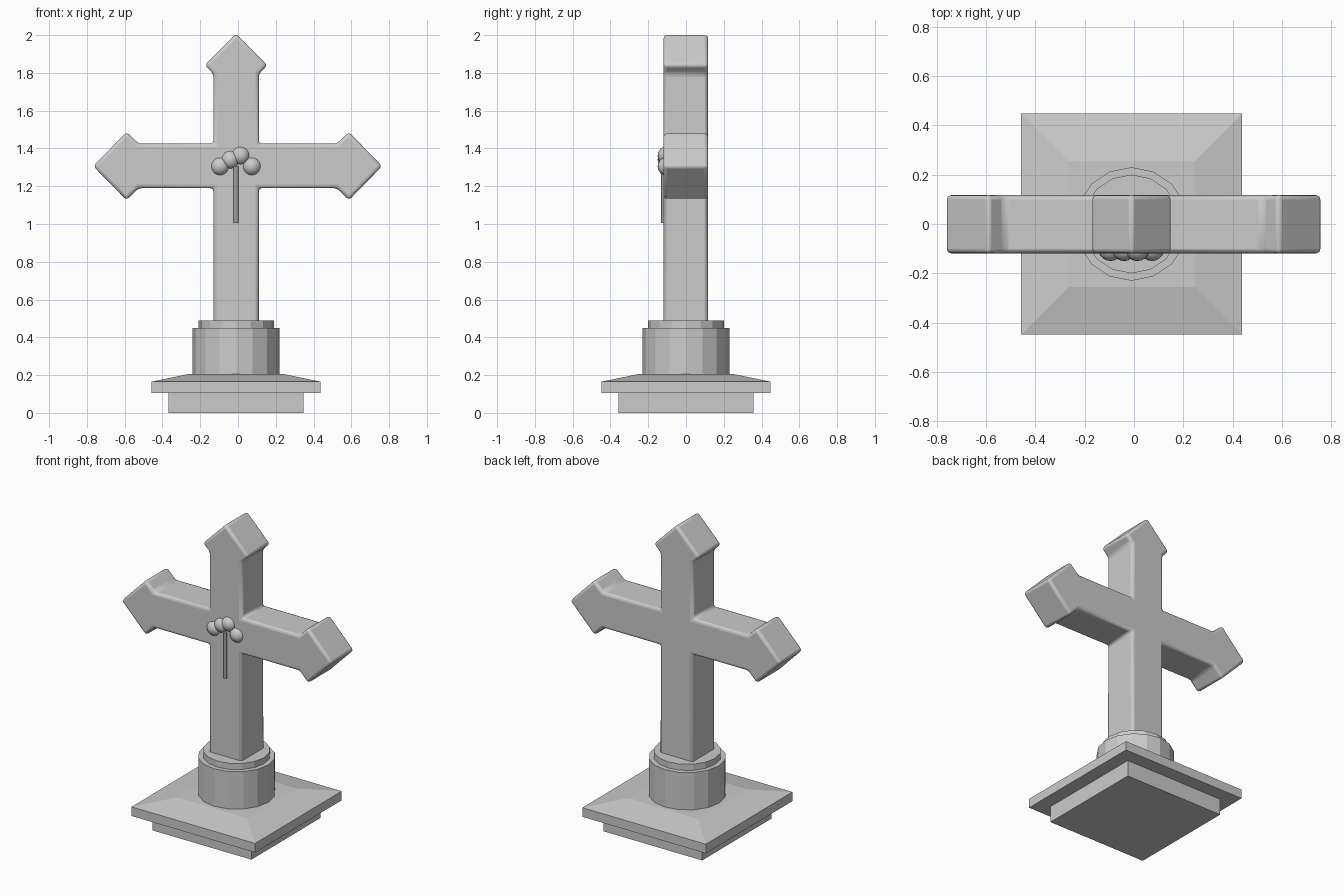
import bpy, bmesh
from math import pi

if "Cube" in bpy.data.objects:
    bpy.data.objects.remove(bpy.data.objects["Cube"])

CX = -0.01  # post, base and collar axis


def make_object(name, bm):
    bmesh.ops.recalc_face_normals(bm, faces=bm.faces)
    mesh = bpy.data.meshes.new(name)
    bm.to_mesh(mesh)
    bm.free()
    ob = bpy.data.objects.new(name, mesh)
    bpy.context.collection.objects.link(ob)
    return ob


def lathe(name, profile, sides, turn=0.0):
    """Stack rings of (radius, z) and close both ends."""
    bpy.ops.mesh.primitive_circle_add(vertices=sides, radius=1, location=(0, 0, 0))
    ring = [v.co.copy() for v in bpy.context.object.data.vertices]
    bpy.data.objects.remove(bpy.context.object)
    bm = bmesh.new()
    rings = [[bm.verts.new((p.x * r, p.y * r, z)) for p in ring] for r, z in profile]
    for a, b in zip(rings, rings[1:]):
        for i in range(sides):
            j = (i + 1) % sides
            bm.faces.new((a[i], a[j], b[j], b[i]))
    bm.faces.new(rings[0])
    bm.faces.new(rings[-1])
    ob = make_object(name, bm)
    ob.location.x = CX
    ob.rotation_euler.z = turn
    return ob


def smooth(ob, angle):
    bpy.ops.object.select_all(action='DESELECT')
    ob.select_set(True)
    bpy.context.view_layer.objects.active = ob
    bpy.ops.object.shade_smooth_by_angle(angle=angle)


# stepped square base: plinth, overhanging slab and sloped top
D = 2 ** 0.5
lathe("base", [(0.358 * D, 0), (0.358 * D, 0.105), (0.448 * D, 0.105),
               (0.448 * D, 0.165), (0.255 * D, 0.205)], 4, pi / 4)

# round collar with a smaller upper step
lathe("collar", [(0.23, 0.19), (0.23, 0.45), (0.2, 0.45), (0.2, 0.49)], 16)

# cross outline with arrow-shaped ends, right half then left half
right = [(0.11, 0.47), (0.11, 1.19), (0.523, 1.19), (0.587, 1.126), (0.763, 1.306),
         (0.587, 1.487), (0.523, 1.425), (0.11, 1.425), (0.11, 1.795), (0.156, 1.841)]
left = [(2 * CX - x, z) for x, z in reversed(right)]
left = [(x + (0.017 if x < -0.5 else 0), z) for x, z in left]
outline = right + [(CX, 2.008)] + left
bm = bmesh.new()
face = bm.faces.new([bm.verts.new((x, -0.119, z)) for x, z in outline])
ext = bmesh.ops.extrude_face_region(bm, geom=[face])
bmesh.ops.translate(bm, vec=(0, 0.236, 0),
                    verts=[v for v in ext["geom"] if isinstance(v, bmesh.types.BMVert)])
cross = make_object("cross", bm)
bev = cross.modifiers.new("rounded_edges", 'BEVEL')
bev.width = 0.018
bev.segments = 3
smooth(cross, pi / 6)

# flower on the front: round petals on a thin stem
for i, (x, z) in enumerate([(-0.095, 1.305), (-0.04, 1.34), (0.013, 1.362), (0.073, 1.305)]):
    bpy.ops.mesh.primitive_uv_sphere_add(segments=20, ring_count=12, radius=0.05,
                                         location=(x, -0.1, z))
    petal = bpy.context.object
    petal.name = f"petal_{i + 1}"
    smooth(petal, pi / 3)

bpy.ops.mesh.primitive_cylinder_add(vertices=12, radius=0.013, depth=0.3,
                                    location=(CX, -0.12, 1.155))
bpy.context.object.name = "stem"
smooth(bpy.context.object, pi / 6)
